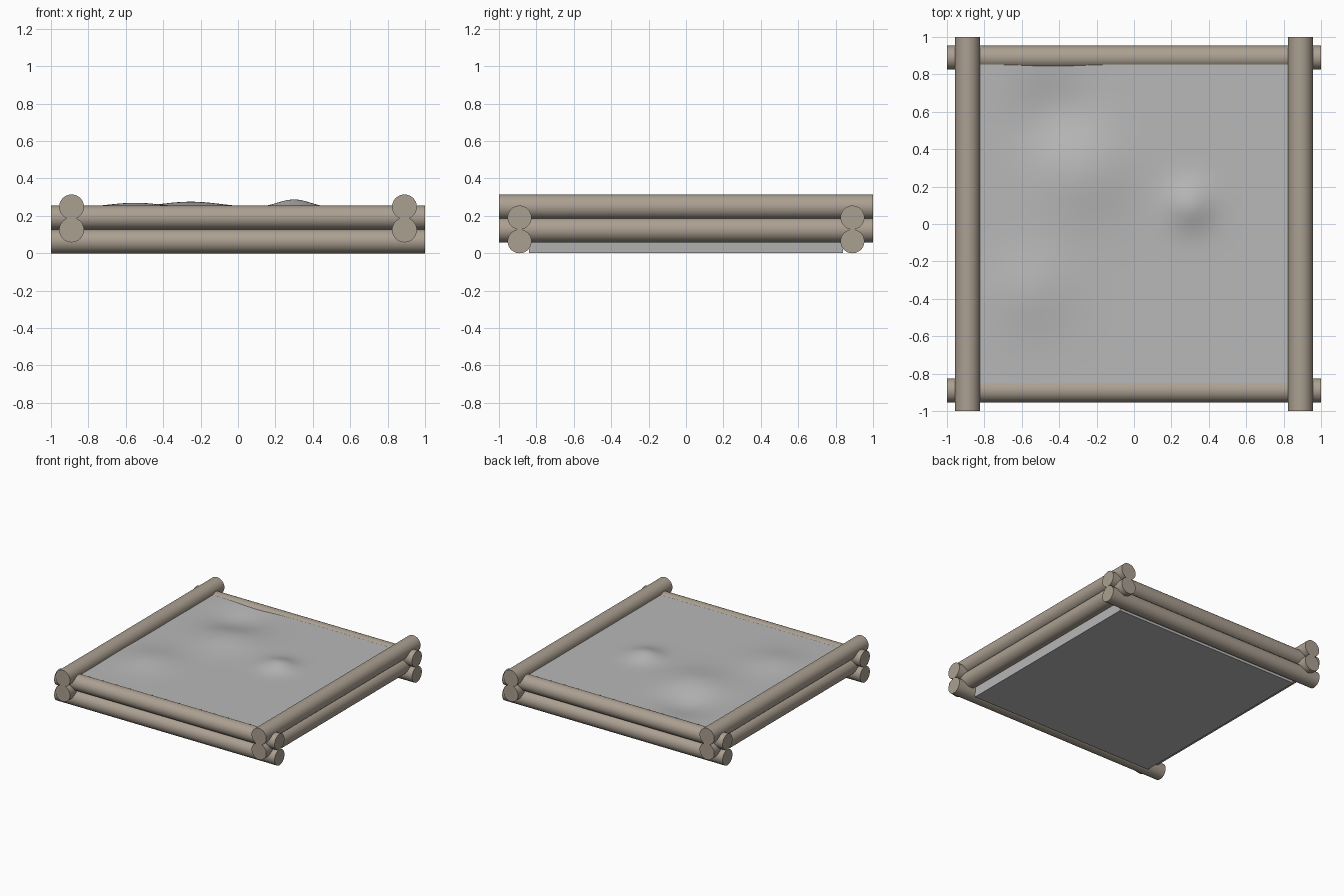
import bpy, bmesh, math
from mathutils import Vector

cube = bpy.data.objects.get("Cube")
if cube:
    bpy.data.objects.remove(cube, do_unlink=True)


def make_material(name, color):
    mat = bpy.data.materials.new(name)
    mat.use_nodes = True
    mat.diffuse_color = color
    mat.node_tree.nodes["Principled BSDF"].inputs["Base Color"].default_value = color
    return mat


wood = make_material("weathered wood", (0.41, 0.35, 0.285, 1))
sand_grey = make_material("grey sand", (0.48, 0.48, 0.48, 1))


def add_log(name, location, rotation, radius):
    bpy.ops.mesh.primitive_cylinder_add(vertices=32, radius=radius, depth=2,
                                        location=location, rotation=rotation)
    log = bpy.context.object
    log.name = name
    log.data.materials.append(wood)
    bpy.ops.object.shade_smooth_by_angle(angle=math.radians(40))


# Log frame: the side logs rest half a log higher than the front and back logs
quarter = math.pi / 2
for level, z in (("lower", 0.064), ("upper", 0.191)):
    for side, y in (("front", -0.89), ("back", 0.89)):
        add_log(f"{side}_{level}_log", (0, y, z), (0, quarter, 0), 0.064)
for level, z in (("lower", 0.125), ("upper", 0.248)):
    for side, x in (("right", -0.89), ("left", 0.89)):
        add_log(f"{side}_{level}_log", (x, 0, z), (quarter, 0, 0), 0.0665)

# Sand fill: a block with a finely divided, gently mounded top
SAND_TOP = 0.243
BUMPS = [  # x, y, height, spread
    (-0.26, 0.28, 0.034, 0.24),
    (-0.43, 0.60, -0.035, 0.2),
    (-0.55, -0.36, 0.027, 0.21),
    (0.30, 0.10, 0.045, 0.125),
]


def sand_height(x, y):
    return SAND_TOP + sum(h * math.exp(-((x - bx) ** 2 + (y - by) ** 2) / s ** 2)
                          for bx, by, h, s in BUMPS)


bm = bmesh.new()
bmesh.ops.create_grid(bm, x_segments=64, y_segments=64, size=0.86)
border = [e for e in bm.edges if e.is_boundary]
for v in bm.verts:
    v.co.z = sand_height(v.co.x, v.co.y)
# Drop the rim to the ground, drawn in a little, and close the bottom
skirt = bmesh.ops.extrude_edge_only(bm, edges=border)["geom"]
for v in (g for g in skirt if isinstance(g, bmesh.types.BMVert)):
    v.co = Vector((v.co.x * 0.975, v.co.y * 0.975, 0.002))
bmesh.ops.holes_fill(bm, edges=[e for e in bm.edges if e.is_boundary], sides=0)
bmesh.ops.recalc_face_normals(bm, faces=bm.faces)
mesh = bpy.data.meshes.new("sand")
bm.to_mesh(mesh)
bm.free()
sand = bpy.data.objects.new("sand", mesh)
bpy.context.collection.objects.link(sand)
mesh.materials.append(sand_grey)
bpy.ops.object.select_all(action="DESELECT")
sand.select_set(True)
bpy.context.view_layer.objects.active = sand
bpy.ops.object.shade_smooth_by_angle(angle=math.radians(40))
